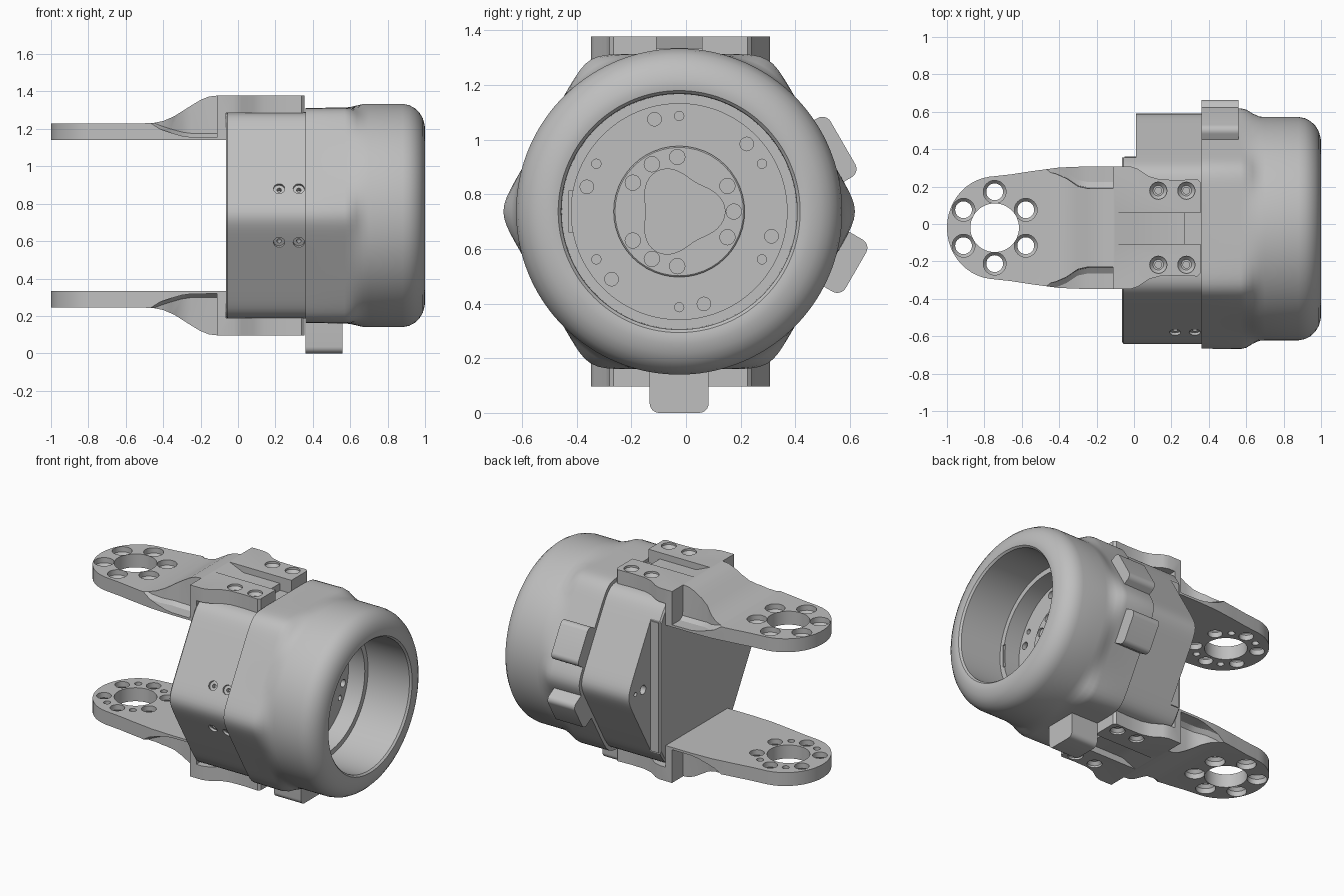
import bpy, bmesh
from math import cos, sin, pi, radians
from mathutils import Vector, Matrix

if "Cube" in bpy.data.objects:
    bpy.data.objects.remove(bpy.data.objects["Cube"])

CY, CZ = -0.025, 0.737          # housing axis runs along x through here
FLOOR = 0.56                    # depth of the cup floor

grey = bpy.data.materials.new("machined grey")
grey.use_nodes = True
grey.diffuse_color = (0.52, 0.52, 0.52, 1)
grey.node_tree.nodes["Principled BSDF"].inputs["Base Color"].default_value = (0.52, 0.52, 0.52, 1)


def loft(bm, rings):
    """Closed solid through equal-length rings of points."""
    rows = [[bm.verts.new(p) for p in ring] for ring in rings]
    n = len(rows[0])
    faces = [bm.faces.new(rows[0]), bm.faces.new(rows[-1])]
    for a, b in zip(rows, rows[1:]):
        for i in range(n):
            j = (i + 1) % n
            faces.append(bm.faces.new((a[i], a[j], b[j], b[i])))
    bmesh.ops.recalc_face_normals(bm, faces=faces)


def lathe(bm, profile, pos, direction, n=24):
    """Solid of (radius, height) steps around a direction."""
    m = Matrix.Translation(pos) @ Vector(direction).to_track_quat('Z', 'Y').to_matrix().to_4x4()
    loft(bm, [[m @ Vector((r * cos(2 * pi * i / n), r * sin(2 * pi * i / n), h))
               for i in range(n)] for r, h in profile])


def prism_y(bm, profile, y0, y1):
    loft(bm, [[(x, y, z) for x, z in profile] for y in (y0, y1)])


def box(bm, x, y, z):
    prism_y(bm, [(x[0], z[0]), (x[1], z[0]), (x[1], z[1]), (x[0], z[1])], *y)


def make(name, bm):
    me = bpy.data.meshes.new(name)
    bm.to_mesh(me)
    bm.free()
    me.materials.append(grey)
    ob = bpy.data.objects.new(name, me)
    bpy.context.collection.objects.link(ob)
    return ob


def activate(ob):
    bpy.ops.object.select_all(action='DESELECT')
    ob.select_set(True)
    bpy.context.view_layer.objects.active = ob


def boolean(ob, bm, op='DIFFERENCE'):
    cutter = make("cutter", bm)
    mod = ob.modifiers.new("cut", 'BOOLEAN')
    mod.object, mod.operation, mod.solver = cutter, op, 'EXACT'
    activate(ob)
    bpy.ops.object.modifier_apply(modifier=mod.name)
    bpy.data.objects.remove(cutter)


def smooth(ob, angle=30):
    activate(ob)
    bpy.ops.object.shade_smooth_by_angle(angle=radians(angle))


def section(x, size, roundness, n=144):
    """Ring around the axis: 0 is a soft hexagon, 1 is a circle."""
    pts = []
    for i in range(n):
        t = 2 * pi * i / n
        s = sum(max(cos(t - pi / 6 - k * pi / 3), 0) ** 20 for k in range(6))
        r = size * ((1 - roundness) * s ** (-1 / 20) + roundness)
        pts.append((x, CY + r * cos(t), CZ + r * sin(t)))
    return pts


# Hexagonal rear body, stepped back on one side
bm = bmesh.new()
loft(bm, [section(x, a, 0) for x, a in ((-0.065, 0.542), (-0.055, 0.552), (0.37, 0.552))])
body = make("rear_body", bm)
bm = bmesh.new()
box(bm, (-0.2, 0.01), (0.355, 0.9), (0, 1.5))
boolean(body, bm)
bm = bmesh.new()
for y, r in ((0.44, 0.03), (0.52, 0.014)):
    lathe(bm, [(r, -0.04), (r, 0.04)], (0.01, y, CZ), (1, 0, 0))
for x in (0.22, 0.325):
    for s in (-1, 1):
        pos = (x, CY - 0.552, CZ + s * 0.142)
        lathe(bm, [(0.012, -0.04), (0.012, -0.012), (0.03, -0.012), (0.03, 0.05)],
              pos, (0, -cos(pi / 6), s * sin(pi / 6)))
boolean(body, bm)
smooth(body)

# Rib along the rear step
bm = bmesh.new()
box(bm, (-0.05, 0.015), (0.35, 0.362), (0.3, 1.17))
make("rear_step_rib", bm)

# Cup: hexagon blending into a round rim, then down the inside past a step to the floor
bm = bmesh.new()
cup = [(0.36, 0.575, 0), (0.57, 0.577, 0), (0.6, 0.58, 0.15),
       (0.635, 0.588, 0.6), (0.67, 0.596, 0.95), (0.7, 0.597, 1), (0.88, 0.597, 1),
       (0.915, 0.59, 1), (0.945, 0.574, 1), (0.97, 0.55, 1), (0.988, 0.52, 1),
       (0.998, 0.485, 1), (1.0, 0.46, 1), (0.997, 0.443, 1), (0.985, 0.432, 1),
       (0.68, 0.43, 1), (0.68, 0.395, 1), (FLOOR, 0.395, 1)]
loft(bm, [section(*step) for step in cup])
cup_ob = make("cup_housing", bm)
bm = bmesh.new()
for k in range(6):
    for start, r in ((45, 0.025), (30, 0.017)):
        t = radians(start + 60 * k)
        lathe(bm, [(r, -0.03), (r, 0.05)],
              (FLOOR, CY + 0.35 * cos(t), CZ + 0.35 * sin(t)), (1, 0, 0), 16)
box(bm, (0.67, 0.72), (-0.428, -0.412), (0.66, 0.815))
boolean(cup_ob, bm)
smooth(cup_ob)

# Hub on the cup floor, with bolt holes and a three-lobed pocket
bm = bmesh.new()
lathe(bm, [(0.24, -0.01), (0.24, 0.012), (0.235, 0.016)], (FLOOR, CY, CZ), (1, 0, 0), 48)
hub = make("floor_hub", bm)
bm = bmesh.new()
loft(bm, [[(x, CY + (0.145 + 0.023 * cos(3 * t)) * cos(t), CZ + (0.145 + 0.023 * cos(3 * t)) * sin(t))
           for t in (2 * pi * i / 60 for i in range(60))] for x in (FLOOR + 0.006, FLOOR + 0.1)])
boolean(hub, bm)
bm = bmesh.new()
for k in range(3):
    for off in (-28, 0, 28):
        t = radians(120 * k + off)
        lathe(bm, [(0.028, 0.002), (0.028, 0.1)],
              (FLOOR, CY + 0.2 * cos(t), CZ + 0.2 * sin(t)), (1, 0, 0), 16)
boolean(hub, bm)
smooth(hub)

# Locating tabs: face angle, shift along the face, reach, half width
tabs = {"bottom_tab": (-90, 0, CZ, 0.108), "upper_back_tab": (30, -0.082, 0.645, 0.125),
        "lower_back_tab": (-30, 0.137, 0.668, 0.11)}
for name, (angle, shift, reach, half) in tabs.items():
    bm = bmesh.new()
    n = Vector((0, cos(radians(angle)), sin(radians(angle))))
    t = Vector((0, -n.z, n.y))
    c = 0.035
    arc = [(reach - c + c * sin(a), half - c + c * cos(a)) for a in (i * pi / 12 for i in range(7))]
    outline = [(0.5, half)] + arc + [(d, -s) for d, s in reversed(arc)] + [(0.5, -half)]
    loft(bm, [[Vector((x, CY, CZ)) + n * d + t * (shift + s) for d, s in outline]
              for x in (0.36, 0.56)])
    smooth(make(name, bm))

# Fork arm: plan outline crossed with a side profile, then pockets and holes
half = [(-0.74 - 0.26 * cos(a), 0.275 * sin(a)) for a in (i * pi / 24 for i in range(12))]
half += [(-0.66, 0.285), (-0.55, 0.302), (-0.4, 0.322), (-0.25, 0.328), (-0.02, 0.328), (0.02, 0.315),
         (0.08, 0.275), (0.14, 0.258), (0.24, 0.255), (0.34, 0.26), (0.355, 0.245)]
plan = half + [(x, -y) for x, y in reversed(half[1:])]
side = [(-1.1, 1.14), (-0.065, 1.14), (-0.065, 1.285), (0.4, 1.285), (0.4, 1.378), (-0.11, 1.378),
        (-0.155, 1.373), (-0.2, 1.355), (-0.25, 1.325), (-0.34, 1.268), (-0.4, 1.242),
        (-0.45, 1.232), (-0.5, 1.23), (-1.1, 1.23)]
# pocket stations along x: inner edge and floor height
pocket = [(-0.5, 0.305, 1.235), (-0.42, 0.29, 1.2), (-0.36, 0.265, 1.18), (-0.3, 0.225, 1.163),
          (-0.25, 0.215, 1.156), (-0.112, 0.215, 1.155)]
slot = [(-0.12, 1.386), (0, 1.335), (0.27, 1.335), (0.27, 1.2), (0.45, 1.2), (0.45, 1.5), (-0.12, 1.5)]
HX, HY = -0.745, CY + 0.005


def build_arm(name, flip):
    bm = bmesh.new()
    loft(bm, [[(x, HY + y, z) for x, y in plan] for z in (1.0, 1.5)])
    arm = make(name, bm)
    bm = bmesh.new()
    prism_y(bm, side, -1, 1)
    boolean(arm, bm, 'INTERSECT')
    # side pockets and centre slot
    bm = bmesh.new()
    for s in (-1, 1):
        loft(bm, [[(x, HY + s * y, z + 0.02), (x, HY + s * (y + 0.03), z), (x, HY + s * 0.5, z),
                   (x, HY + s * 0.5, 1.5), (x, HY + s * (y - 0.01), 1.5)] for x, y, z in pocket])
    prism_y(bm, slot, CY - 0.083, CY + 0.083)
    boolean(arm, bm)
    # bearing hole, countersunk ring and plate screws
    bm = bmesh.new()
    lathe(bm, [(0.13, 1.0), (0.13, 1.5)], (HX, HY, 0), (0, 0, 1), 48)
    for k in range(6):
        t = radians(30 + 60 * k)
        lathe(bm, [(0.045, 1.0), (0.045, 1.175), (0.061, 1.195), (0.061, 1.5)],
              (HX + 0.192 * cos(t), HY + 0.192 * sin(t), 0), (0, 0, 1))
        t = radians(60 * k)
        if k % 3:
            lathe(bm, [(0.022, 1.1), (0.022, 1.17)],
                  (HX + 0.19 * cos(t), HY + 0.19 * sin(t), 0), (0, 0, 1), 16)
    for x in (0.13, 0.28):
        for s in (-1, 1):
            lathe(bm, [(0.018, 1.32), (0.018, 1.345), (0.028, 1.345), (0.046, 1.365), (0.046, 1.5)],
                  (x, HY + s * 0.198, 0), (0, 0, 1))
    boolean(arm, bm)
    if flip:
        arm.data.transform(Matrix.Translation((0, 0, 2 * CZ)) @ Matrix.Diagonal((1, 1, -1, 1)))
        arm.data.flip_normals()
    smooth(arm)


build_arm("upper_fork_arm", False)
build_arm("lower_fork_arm", True)
